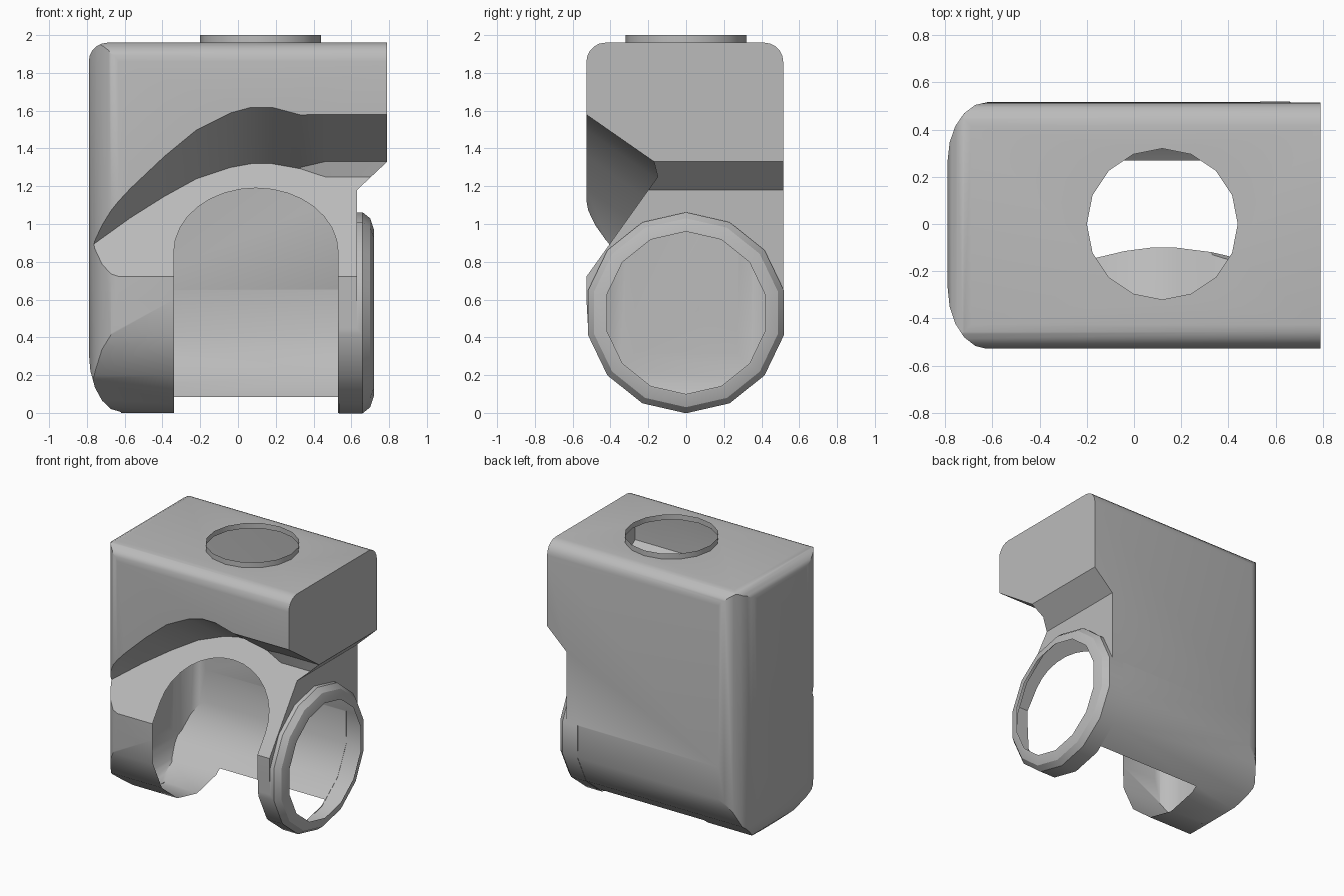
import bpy, bmesh, math

if "Cube" in bpy.data.objects:
    bpy.data.objects.remove(bpy.data.objects["Cube"])

def mat(name, v):
    m = bpy.data.materials.new(name)
    m.diffuse_color = (v, v, v, 1)
    m.use_nodes = True
    m.node_tree.nodes["Principled BSDF"].inputs["Base Color"].default_value = m.diffuse_color
    return m

GREY = mat("grey", 0.50)
OPEN = mat("opening_marker", 0.1)
CZ = 0.53          # height of the barrel axis
N = 14             # sides of the barrel

def loft(name, sections, material=GREY, cap=True):
    """Skin equal-length point loops into one mesh."""
    bm = bmesh.new()
    rows = [[bm.verts.new(p) for p in s] for s in sections]
    n = len(rows[0])
    for a, b in zip(rows, rows[1:]):
        for i in range(n):
            j = (i + 1) % n
            bm.faces.new((a[i], a[j], b[j], b[i]))
    if cap:
        bm.faces.new(rows[0])
        bm.faces.new(rows[-1])
    bmesh.ops.recalc_face_normals(bm, faces=bm.faces)
    me = bpy.data.meshes.new(name)
    bm.to_mesh(me)
    bm.free()
    me.materials.append(material)
    ob = bpy.data.objects.new(name, me)
    bpy.context.collection.objects.link(ob)
    return ob

def circle(r, n, start=math.pi / 2):
    return [(r * math.cos(start + 2 * math.pi * i / n),
             r * math.sin(start + 2 * math.pi * i / n)) for i in range(n)]

def arc(cx, cy, rx, ry, a0, a1, n):
    return [(cx + rx * math.cos(math.radians(a0 + (a1 - a0) * i / n)),
             cy + ry * math.sin(math.radians(a0 + (a1 - a0) * i / n)))
            for i in range(n + 1)]

def combine(ob, other, operation):
    m = ob.modifiers.new(operation, 'BOOLEAN')
    m.operation, m.object, m.solver = operation, other, 'EXACT'
    m.material_mode = 'TRANSFER'
    dg = bpy.context.evaluated_depsgraph_get()
    me = bpy.data.meshes.new_from_object(ob.evaluated_get(dg))
    ob.modifiers.clear()
    ob.data = me
    bpy.data.objects.remove(other)

# housing: side profile, rounded on top, half barrel below
side = (arc(0.415, 1.86, 0.10, 0.10, 0, 90, 5)
        + arc(-0.427, 1.86, 0.10, 0.10, 90, 180, 5) + [(-0.527, 0.60)])
for k in range(-3, 4):
    a = math.radians(-90 + k * 360 / N)
    side.append((0.53 * math.cos(a), CZ + 0.53 * math.sin(a)))
side.append((0.515, 0.65))
housing = loft("housing", [[(x, y, z) for y, z in side] for x in (-0.79, 0.79)])

# front outline: rounded left end, stepped right end
front = ([(0.79, 2.1), (0.79, 1.33), (0.63, 1.18), (0.63, -0.1), (-0.62, -0.1)]
         + arc(-0.62, 0.32, 0.17, 0.315, 270, 180, 5)
         + arc(-0.69, 1.86, 0.10, 0.10, 180, 90, 5) + [(-0.69, 2.1)])
combine(housing, loft("front_outline", [[(x, y, z) for x, z in front] for y in (-1, 1)]),
        'INTERSECT')

# plan outline: rounded left corners
plan = ([(1, -0.7), (1, 0.7), (-0.62, 0.7)] + arc(-0.62, 0.27, 0.17, 0.247, 90, 180, 5)
        + arc(-0.62, -0.27, 0.17, 0.26, 180, 270, 5) + [(-0.62, -0.7)])
combine(housing, loft("plan_outline", [[(x, y, z) for x, y in plan] for z in (-1, 3)]),
        'INTERSECT')

# wedge recess under the overhang, its upper edge follows a curve
edge = [(-0.90, 0.72), (-0.76, 0.985), (-0.57, 1.19), (-0.39, 1.36), (-0.22, 1.50),
        (-0.04, 1.59), (0.07, 1.62), (0.18, 1.62), (0.33, 1.58), (0.46, 1.58), (0.90, 1.58)]
sections = []
for x, zf in edge:
    y = (zf - 1.831) / 2.1
    z = 1.46 + 1.4 * y
    inner, upper = (y, z), (y - 0.01, z + 0.007)
    if x > 0.4:
        inner, upper = (-0.15, 1.25), (-0.17, 1.33)
    sections.append([(x, -0.8, zf + 0.189), (x, *upper), (x, *inner), (x, -0.8, 0.34)])
combine(housing, loft("recess", sections), 'DIFFERENCE')

# barrel rim on the right
rim = [(0.535, 0.532), (0.66, 0.532), (0.70, 0.50), (0.72, 0.44)]
combine(housing, loft("rim", [[(x, y, CZ + z) for y, z in circle(r, N)] for x, r in rim]),
        'UNION')

# openings: arched front slot, side bore, top hole
arch = [(0.53, -0.2)] + arc(0.095, 0.85, 0.435, 0.34, 0, 180, 16) + [(-0.34, -0.2)]
openings = [
    loft("slot", [[(x, y, z) for x, z in arch] for y in (-1, 0.27)], OPEN),
    loft("bore", [[(x, y, CZ + z) for y, z in circle(0.43, N)] for x in (0.712, 1)], OPEN),
    loft("top_hole", [[(0.12 + x, y, z) for x, y in circle(0.32, 16)] for z in (1.93, 2.2)], OPEN),
]
for o in openings:
    combine(housing, o, 'DIFFERENCE')

# leave a thin open shell
me = housing.data
marker = [i for i, m in enumerate(me.materials) if m and m.name == OPEN.name]
bm = bmesh.new()
bm.from_mesh(me)
bmesh.ops.delete(bm, geom=[f for f in bm.faces if f.material_index in marker], context='FACES')
bmesh.ops.remove_doubles(bm, verts=bm.verts, dist=0.0005)
for f in bm.faces:
    f.material_index = 0
bm.to_mesh(me)
bm.free()
me.materials.clear()
me.materials.append(GREY)
bpy.data.materials.remove(OPEN)

# collar around the top hole
collar = loft("collar", [[(0.12 + x, y, z) for x, y in circle(0.32, 16)] for z in (1.96, 2.0)],
              cap=False)

for ob in (housing, collar):
    bpy.context.view_layer.objects.active = ob
    ob.select_set(True)
bpy.ops.object.shade_smooth_by_angle(angle=math.radians(32))
